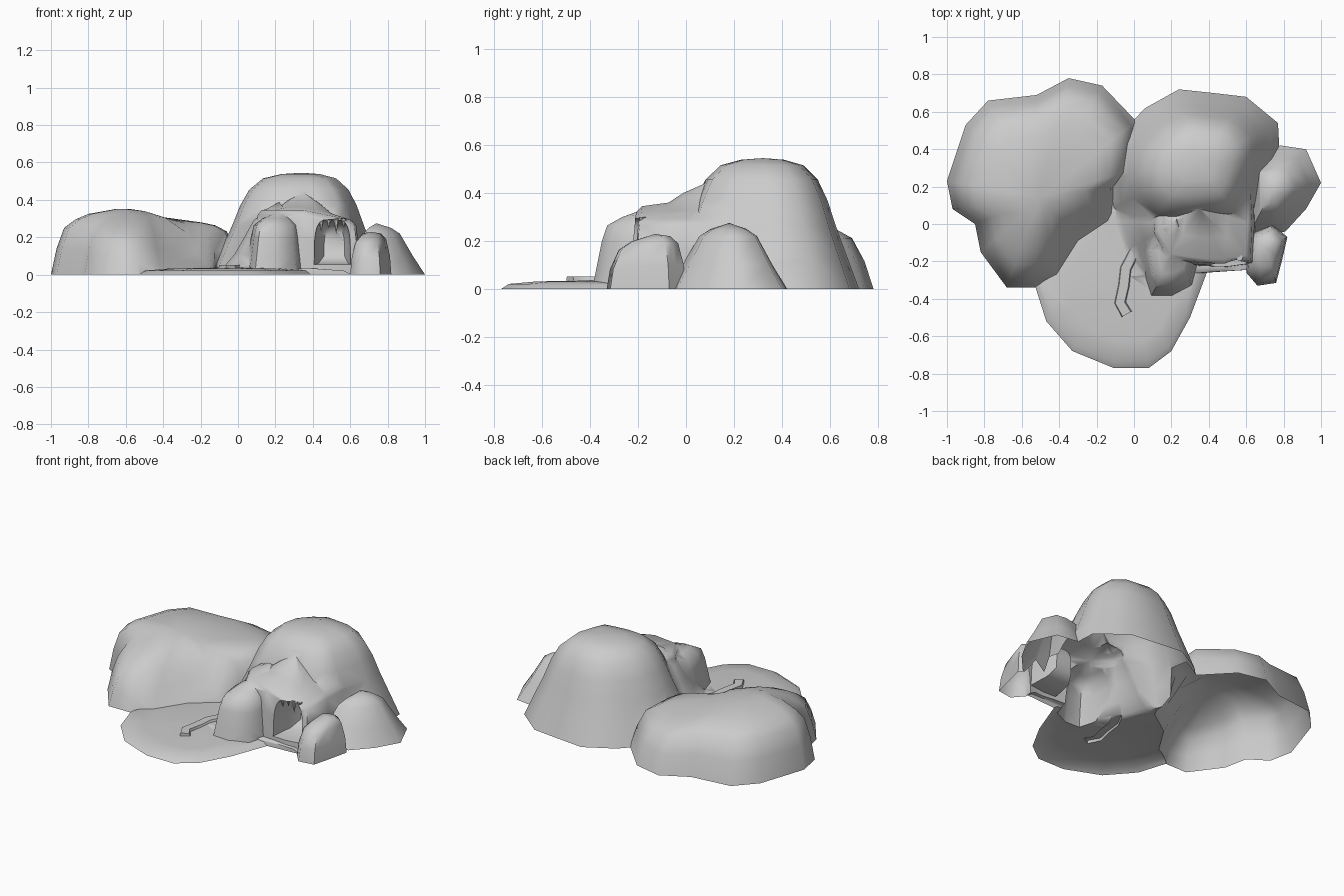
import bpy, bmesh, math
from mathutils import Vector

cube = bpy.data.objects.get("Cube")
if cube:
    bpy.data.objects.remove(cube, do_unlink=True)

stone = bpy.data.materials.new("grey_stone")
stone.use_nodes = True
stone.diffuse_color = (0.6, 0.6, 0.6, 1)
stone.node_tree.nodes["Principled BSDF"].inputs["Base Color"].default_value = (0.6, 0.6, 0.6, 1)


def select(ob):
    bpy.ops.object.select_all(action="DESELECT")
    ob.select_set(True)
    bpy.context.view_layer.objects.active = ob


def loft(name, rings, tip=None):
    """Skin equal-length closed rings into a solid, capped flat or at a tip."""
    bm = bmesh.new()
    rows = [[bm.verts.new(p) for p in ring] for ring in rings]
    n = len(rows[0])
    for a, b in zip(rows, rows[1:]):
        for i in range(n):
            j = (i + 1) % n
            bm.faces.new((a[i], a[j], b[j], b[i]))
    bm.faces.new(rows[0])
    if tip:
        t = bm.verts.new(tip)
        for i in range(n):
            bm.faces.new((rows[-1][i], rows[-1][(i + 1) % n], t))
    else:
        bm.faces.new(rows[-1])
    bmesh.ops.recalc_face_normals(bm, faces=bm.faces)
    mesh = bpy.data.meshes.new(name)
    bm.to_mesh(mesh)
    bm.free()
    mesh.materials.append(stone)
    ob = bpy.data.objects.new(name, mesh)
    bpy.context.collection.objects.link(ob)
    select(ob)
    return ob


parts = []


def mound(name, outline, centre, profile, height=lambda x, y: 1):
    """Hill rooted below ground: an outline shrinking towards its centre."""
    cx, cy = centre
    root = -.05 - .011 * len(parts)
    rings = [[(x, y, root) for x, y in outline]]
    for s, z in profile[:-1]:
        pts = [(cx + (x - cx) * s, cy + (y - cy) * s) for x, y in outline]
        rings.append([(x, y, z * height(x, y)) for x, y in pts])
    parts.append(loft(name, rings, (cx, cy, profile[-1][1] * height(cx, cy))))


def boolean(target, other, operation):
    mod = target.modifiers.new("join", "BOOLEAN")
    mod.operation = operation
    mod.solver = "EXACT"
    mod.object = other
    select(target)
    bpy.ops.object.modifier_apply(modifier=mod.name)
    bpy.data.objects.remove(other, do_unlink=True)


def low_hill_height(x, y):
    """Saddle to the right, terrace to the front, soft bank beside the apron."""
    saddle = 1 - .85 * min(max(x + .55, 0), .2) + .5 * max(0, x + .25)
    terrace = 1 - .8 * max(0, .1 - y)
    inside = .49 * (y + .05) - .87 * (x + .28) + max(0, y)
    return saddle * terrace * min(1, max(.3, .3 + 5 * inside))


# Broad low hill, running down to a steep-edged terrace at the front
mound("low_hill",
      [(-1, .23), (-.97, .08), (-.85, 0), (-.82, -.15), (-.68, -.34), (-.53, -.34), (-.41, -.29),
       (-.29, -.1), (-.12, .01), (-.1, .2), (0, .29), (.012, .55), (-.17, .74), (-.35, .78),
       (-.52, .69), (-.78, .66), (-.9, .53)],
      (-.5, .14),
      [(1, 0), (.94, .14), (.86, .25), (.74, .295), (.6, .325), (.3, .352), (0, .355)],
      low_hill_height)

# Tall dome hill
mound("tall_hill",
      [(-.12, .08), (-.15, .25), (-.1, .45), (.002, .56), (.06, .62), (.24, .72), (.43, .7), (.6, .68),
       (.77, .54), (.78, .35), (.7, .1), (.63, -.05), (.45, -.08), (.25, -.1), (.02, -.08)],
      (.34, .32),
      [(1, 0), (.88, .13), (.76, .26), (.67, .37), (.57, .455), (.42, .515), (.22, .538), (0, .545)])

# Flared skirt running from the dome down to the apron
mound("hill_skirt",
      [(-.1, .22), (-.12, .02), (-.07, -.15), (.03, -.3), (.2, -.3), (.36, -.1), (.3, .24)],
      (.22, 0),
      [(1, .02), (.85, .05), (.7, .11), (.55, .2), (.4, .29), (.2, .35), (0, .39)])

# Flat apron in front
mound("pool_apron",
      [(-.53, -.33), (-.47, -.52), (-.33, -.68), (-.11, -.77), (.08, -.77), (.2, -.68), (.3, -.5),
       (.39, -.26), (.61, -.245), (.59, -.05), (.1, .1), (-.03, .3), (-.13, .25), (-.3, 0)],
      (-.02, -.28),
      [(1, 0), (.93, .022), (.7, .032), (0, .04)])

# Arm of rock beside the cave
mound("cave_arm",
      [(.04, -.14), (.06, -.3), (.09, -.39), (.2, -.39), (.31, -.33), (.34, -.22), (.37, 0), (.1, .1)],
      (.22, -.14),
      [(1, 0), (.92, .1), (.84, .2), (.75, .265), (.5, .3), (0, .345)])

# Block that holds the cave, lower towards its right end
mound("cave_porch",
      [(.09, -.05), (.17, -.2), (.35, -.225), (.5, -.23), (.64, -.21), (.65, 0), (.64, .2), (.12, .25)],
      (.35, .08),
      [(1, 0), (.98, .2), (.94, .32), (.86, .345), (.5, .36), (.3, .4), (0, .44)],
      lambda x, y: 1 - .6 * max(0, x - .35))

# Side boulder and the smaller stone in front of it
mound("side_boulder",
      [(.6, -.08), (.72, -.06), (.81, -.04), (.92, .08), (1, .22), (.92, .4), (.785, .42), (.6, .38)],
      (.74, .18),
      [(1, 0), (.75, .1), (.48, .22), (.3, .25), (0, .275)])
mound("front_stone",
      [(.6, -.26), (.66, -.33), (.76, -.315), (.79, -.2), (.82, -.07), (.78, -.035), (.74, 0), (.62, -.05)],
      (.71, -.13),
      [(1, 0), (.93, .1), (.75, .19), (.5, .22), (0, .235)],
      lambda x, y: 1 + .8 * min(0, y + .1))

# Curled bank at the apron's inner edge, swept along a short path
path = [Vector(p) for p in [(.08, -.13), (0, -.16), (-.04, -.24), (-.05, -.33), (-.07, -.42), (-.035, -.48)]]
rings = []
for i, p in enumerate(path):
    t = (path[min(i + 1, len(path) - 1)] - path[max(i - 1, 0)]).normalized()
    side = Vector((-t.y, t.x))
    rings.append([(p.x + side.x * o, p.y + side.y * o, z)
                  for o, z in ((-.05, -.02), (-.03, .052), (.02, .052), (.05, -.02))])
parts.append(loft("curled_bank", rings))

# Fuse the ground into one continuous surface
ground = parts[0]
for part in parts[1:]:
    boolean(ground, part, "UNION")


def arch(x0, x1, z0, z1, y, n=12):
    """Squarish arch outline facing the front."""
    pts = []
    for i in range(n + 1):
        a = math.pi * i / n
        c = math.cos(a)
        pts.append(((x0 + x1) / 2 - (x1 - x0) / 2 * math.copysign(abs(c) ** .5, c), y,
                    z0 + (z1 - z0) * max(math.sin(a), 0) ** .5))
    return pts


# Carve the cave hollow
boolean(ground, loft("cave_hollow", [arch(.4, .61, .05, .3, -.32), arch(.41, .6, .055, .295, -.19),
                                     arch(.43, .59, .06, .28, -.08), arch(.46, .57, .1, .24, -.02)]),
        "DIFFERENCE")

# Trim the roots so the shell is open at ground level
bm = bmesh.new()
bm.from_mesh(ground.data)
bmesh.ops.bisect_plane(bm, geom=bm.verts[:] + bm.edges[:] + bm.faces[:], dist=1e-5,
                       plane_co=(0, 0, .0005), plane_no=(0, 0, 1), clear_inner=True)
bm.to_mesh(ground.data)
bm.free()
ground.name = "rocky_ground"
select(ground)
bpy.ops.object.shade_smooth_by_angle(angle=math.radians(60))

# Stalactites along the cave mouth
for i, (x, drop) in enumerate([(.445, .07), (.485, .05), (.525, .08), (.565, .05)]):
    ring = [(x + .018 * math.cos(a), -.18 + .018 * math.sin(a), .3)
            for a in (math.tau * k / 6 for k in range(6))]
    loft(f"stalactite_{i + 1}", [ring], (x, -.18, .3 - drop))
